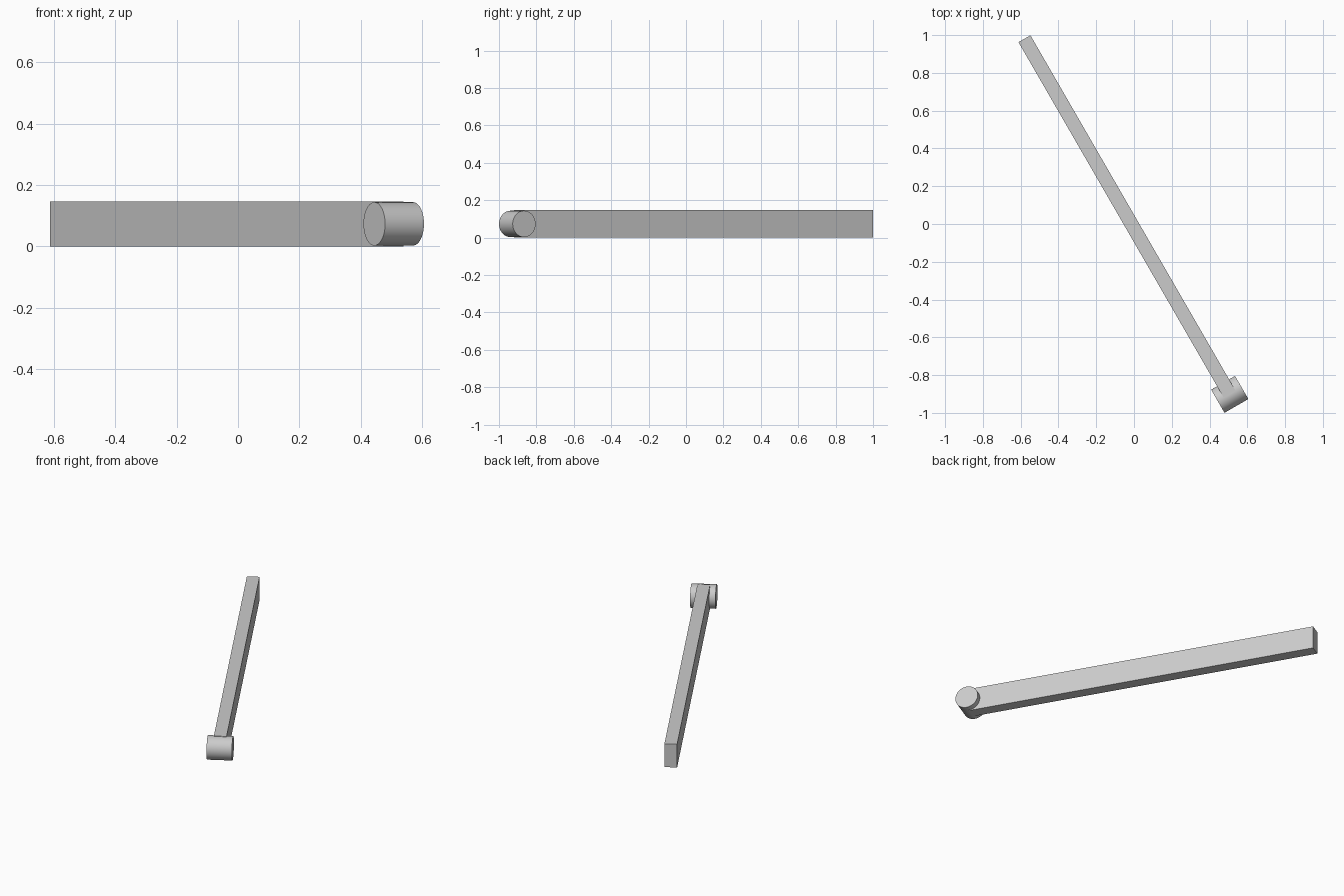
import bpy
import math
from mathutils import Matrix, Vector

cube = bpy.data.objects.get("Cube")
if cube:
    bpy.data.objects.remove(cube, do_unlink=True)

GREY = (0.6, 0.6, 0.6, 1)
TURN = math.radians(30)
HEIGHT = 0.147
LENGTH, WIDTH = 2.174, 0.073

material = bpy.data.materials.new("light grey")
material.use_nodes = True
material.diffuse_color = GREY
material.node_tree.nodes["Principled BSDF"].inputs["Base Color"].default_value = GREY

# Pivot centre and the direction in which the arm runs
pivot = Vector((0.507, -0.902, HEIGHT / 2))
along = Matrix.Rotation(TURN, 3, "Z") @ Vector((0, 1, 0))


def finish(name):
    obj = bpy.context.object
    obj.name = name
    obj.data.materials.append(material)
    return obj


# Long flat bar starting at the pivot centre
bpy.ops.mesh.primitive_cube_add(size=1, location=pivot + along * LENGTH / 2,
                                rotation=(0, 0, TURN))
arm = finish("arm")
arm.scale = (WIDTH, LENGTH, HEIGHT)

# Round pivot lying across the end of the bar
bpy.ops.mesh.primitive_cylinder_add(vertices=64, radius=0.0705, depth=0.146,
                                    location=pivot, rotation=(0, math.pi / 2, TURN))
finish("pivot_barrel")
bpy.ops.object.shade_smooth_by_angle(angle=math.radians(30))
